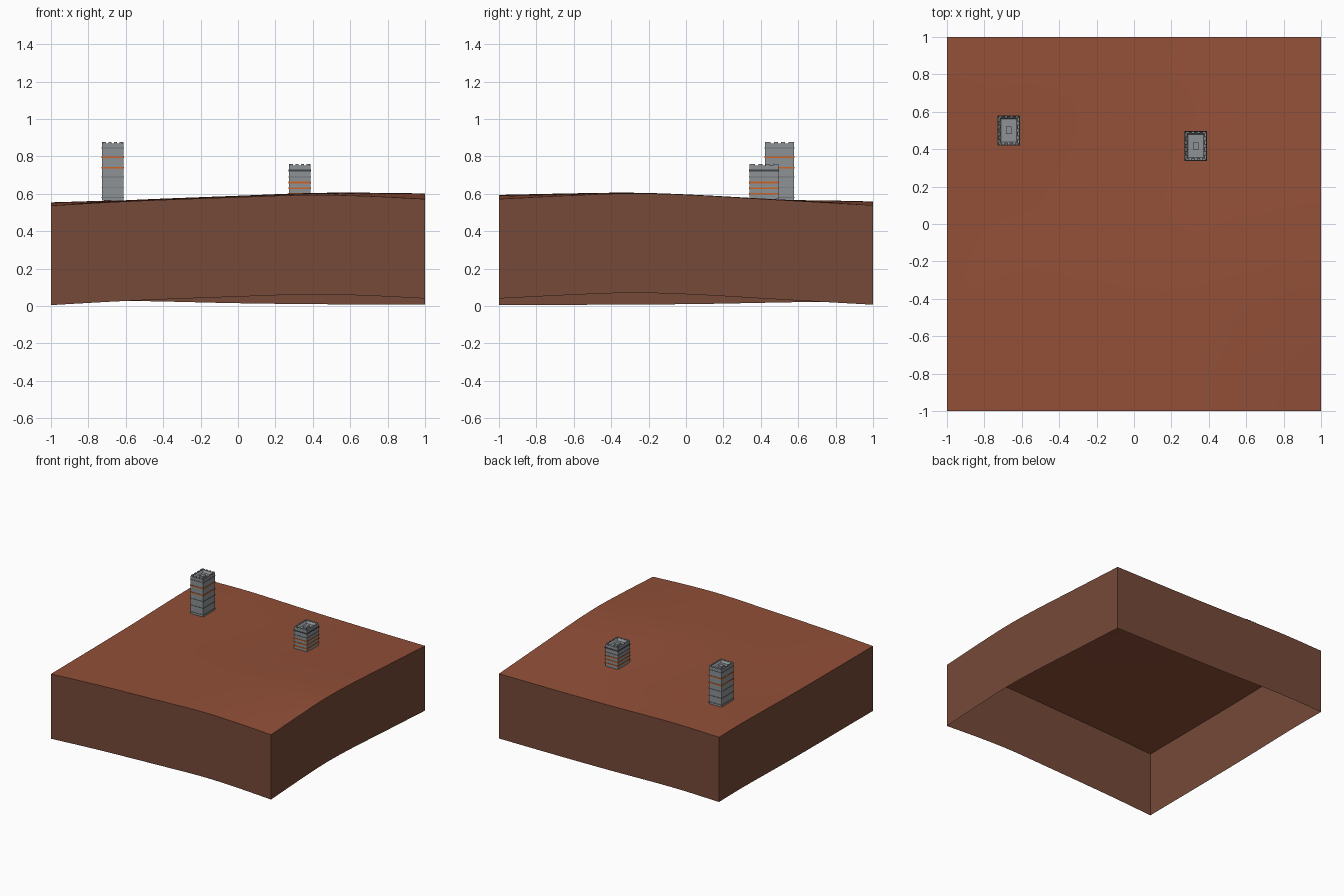
import bpy
import bmesh

if "Cube" in bpy.data.objects:
    bpy.data.objects.remove(bpy.data.objects["Cube"])


def material(name, rgb):
    m = bpy.data.materials.new(name)
    m.use_nodes = True
    m.diffuse_color = (*rgb, 1)
    m.node_tree.nodes["Principled BSDF"].inputs["Base Color"].default_value = (*rgb, 1)
    return m


soil = material("red soil", (0.29, 0.08, 0.04))
earth = material("brown earth", (0.18, 0.068, 0.04))
concrete = material("grey concrete", (0.27, 0.29, 0.30))
orange = material("orange band", (0.62, 0.13, 0.02))
dark = material("dark band", (0.05, 0.06, 0.07))
seam = material("grey seam", (0.16, 0.175, 0.185))

SKIRT = 0.532
# Rim heights of the land, as (position, height) points
FRONT = [(-1, .005), (-.6, .027), (0, .05), (.4, .062), (.7, .055), (1, .04)]
BACK = [(-1, .02), (-.6, .027), (0, .015), (.4, .01), (1, .007)]
LEFT = [(-1, .005), (0, .01), (.7, .022), (1, .02)]
RIGHT = [(-1, .04), (-.6, .06), (-.3, .07), (0, .063), (.5, .035), (1, .007)]


def smooth_at(points, t):
    """Cubic interpolation through a few points."""
    def slope(i):
        a, b = points[max(i - 1, 0)], points[min(i + 1, len(points) - 1)]
        return (b[1] - a[1]) / (b[0] - a[0])
    for i in range(len(points) - 1):
        (x0, y0), (x1, y1) = points[i], points[i + 1]
        if t <= x1 + 1e-6:
            w = x1 - x0
            u = (t - x0) / w
            return ((2*u**3 - 3*u*u + 1) * y0 + (u**3 - 2*u*u + u) * w * slope(i)
                    + (3*u*u - 2*u**3) * y1 + (u**3 - u*u) * w * slope(i + 1))


def lift(x, y):
    """Blend the four rims into one rolling surface."""
    s, t = (x + 1) / 2, (y + 1) / 2
    across = (1 - t) * smooth_at(FRONT, x) + t * smooth_at(BACK, x)
    along = (1 - s) * smooth_at(LEFT, y) + s * smooth_at(RIGHT, y)
    corners = ((1 - t) * ((1 - s) * FRONT[0][1] + s * FRONT[-1][1])
               + t * ((1 - s) * BACK[0][1] + s * BACK[-1][1]))
    return across + along - corners


def finish(name, bm, mats):
    mesh = bpy.data.meshes.new(name)
    bm.to_mesh(mesh)
    bm.free()
    for m in mats:
        mesh.materials.append(m)
    ob = bpy.data.objects.new(name, mesh)
    bpy.context.collection.objects.link(ob)
    return ob


# Rolling ground with a skirt, open underneath
bm = bmesh.new()
bmesh.ops.create_grid(bm, x_segments=32, y_segments=32, size=1)
for v in bm.verts:
    v.co.z = SKIRT + lift(v.co.x, v.co.y)
for f in bm.faces:
    f.smooth = True
rim = [e for e in bm.edges if e.is_boundary]
skirt = bmesh.ops.extrude_edge_only(bm, edges=rim)["geom"]
for g in skirt:
    if isinstance(g, bmesh.types.BMVert):
        g.co.z -= SKIRT
    elif isinstance(g, bmesh.types.BMFace):
        g.material_index = 1
        g.smooth = False
bmesh.ops.recalc_face_normals(bm, faces=bm.faces)
for e in rim:
    e.smooth = False
finish("ground", bm, [soil, earth])


def add_box(bm, x, y, z, sx, sy, sz, mat=0):
    """Box by its centre and size."""
    verts = bmesh.ops.create_cube(bm, size=1)["verts"]
    for v in verts:
        v.co.x = x + v.co.x * sx
        v.co.y = y + v.co.y * sy
        v.co.z = z + v.co.z * sz
    for f in {f for v in verts for f in v.link_faces}:
        f.material_index = mat


def tower(name, x, y, top, bands):
    sx, sy = 0.115, 0.155
    base = SKIRT + lift(x, y)
    deck = top - 0.006
    # Shaft with a sunken roof
    bm = bmesh.new()
    add_box(bm, x, y, (base + deck) / 2, sx, sy, deck - base)
    bm.faces.ensure_lookup_table()
    roof = max(bm.faces, key=lambda f: f.calc_center_median().z)
    bmesh.ops.inset_region(bm, faces=[roof], thickness=0.022)
    for v in roof.verts:
        v.co.z -= 0.02
    # Raised blocks along the roof edge
    for i in range(4):
        for side in (-1, 1):
            u = (i - 1.5) / 4
            add_box(bm, x + u * sx, y + side * (sy / 2 - .005), top - .003, .016, .01, .006)
            add_box(bm, x + side * (sx / 2 - .005), y + u * sy, top - .003, .01, .022, .006)
    # Roof plant
    add_box(bm, x, y, deck - .013, .03, .04, .014)
    finish(name, bm, [concrete])
    # Storey bands
    bm = bmesh.new()
    for z, mat in bands:
        add_box(bm, x, y, z, sx + .006, sy + .006, .009 if mat < 2 else .004, mat)
    finish(name + "_bands", bm, [orange, dark, seam])


tower("tall_tower", -.67, .5, .876,
      [(.795, 0), (.74, 0), (.69, 2), (.635, 2), (.58, 2), (.845, 2)])
tower("short_tower", .33, .417, .758,
      [(.725, 1), (.69, 2), (.66, 0), (.63, 0), (.60, 0)])
